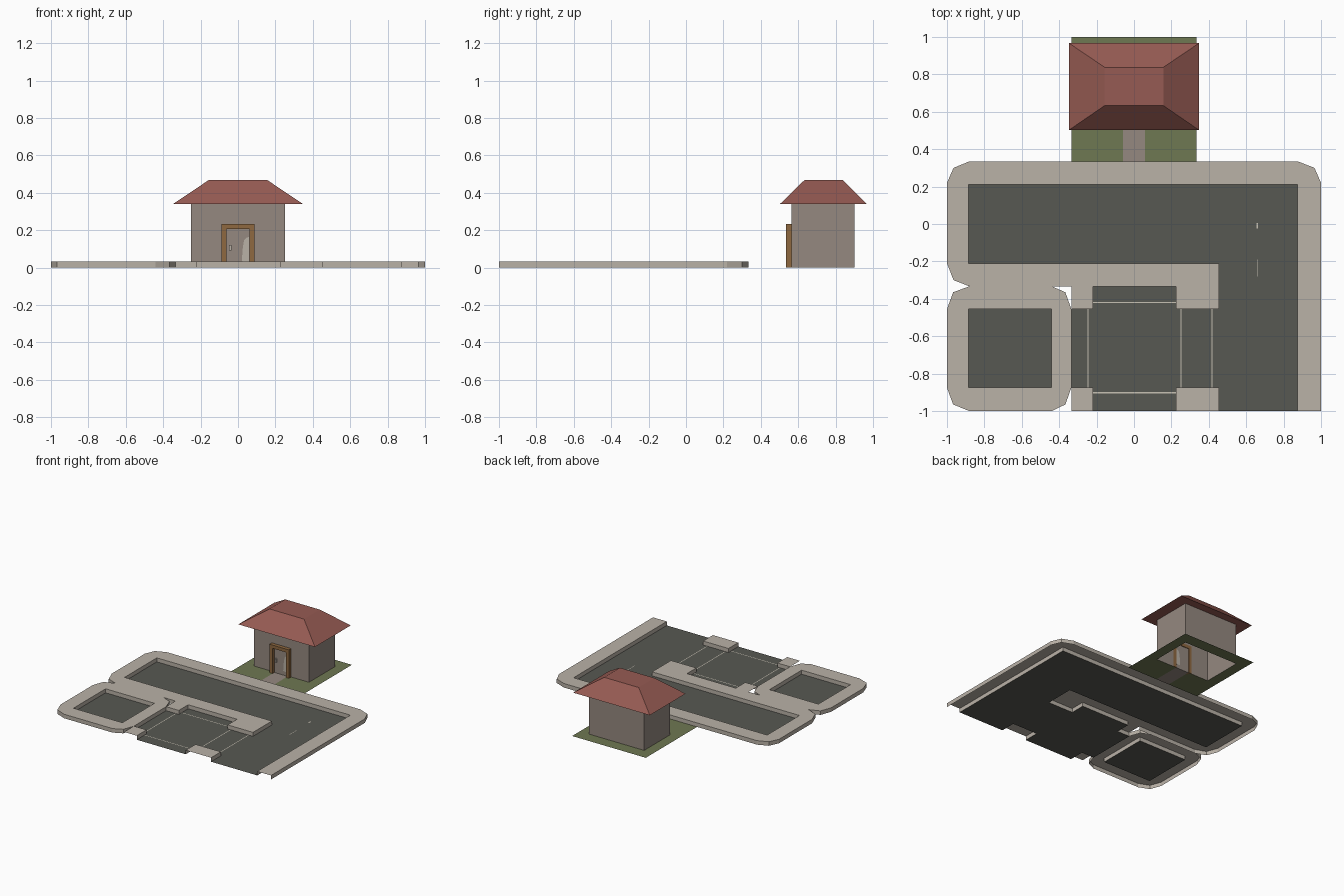
import bpy, bmesh
from mathutils import Vector

if "Cube" in bpy.data.objects:
    bpy.data.objects.remove(bpy.data.objects["Cube"])


def mat(name, hexa):
    m = bpy.data.materials.new(name)
    srgb = [int(hexa[i:i + 2], 16) / 255 for i in (0, 2, 4)]
    m.diffuse_color = [((c + .055) / 1.055) ** 2.4 for c in srgb] + [1]
    m.use_nodes = True
    m.node_tree.nodes["Principled BSDF"].inputs["Base Color"].default_value = m.diffuse_color
    return m


PAVING = mat("pale paving", "bab2a7")
ROAD = mat("asphalt", "575852")
GRASS = mat("grass", "6f7852")
WALL = mat("taupe plaster", "958980")
ROOF = mat("red roof", "965b53")
WOOD = mat("brown wood", "8e6840")
LINE = mat("road marking", "c9c2b5")


def finish(name, bm, material):
    me = bpy.data.meshes.new(name)
    bm.to_mesh(me)
    bm.free()
    me.materials.append(material)
    ob = bpy.data.objects.new(name, me)
    bpy.context.collection.objects.link(ob)
    return ob


def slab(name, loops, material, z=0.0, skirt=None):
    """Flat filled outline (holes allowed); skirt(a, b) picks edges with a wall to the ground."""
    bm = bmesh.new()
    edges = []
    for loop in loops:
        vs = [bm.verts.new((x, y, z)) for x, y in loop]
        edges += [bm.edges.new((vs[i - 1], vs[i])) for i in range(len(vs))]
    bmesh.ops.triangle_fill(bm, edges=edges, use_beauty=True, normal=(0, 0, 1))
    bm.normal_update()
    for f in bm.faces:
        if f.normal.z < 0:
            f.normal_flip()
    if skirt:
        for loop in loops:
            for i in range(len(loop)):
                a, b = loop[i - 1], loop[i]
                if skirt(a, b):
                    bm.faces.new([bm.verts.new(p) for p in
                                  ((*a, 0), (*b, 0), (*b, z), (*a, z))])
    return finish(name, bm, material)


def rect(x0, x1, y0, y1):
    return [(x0, y0), (x1, y0), (x1, y1), (x0, y1)]


def box(name, x0, x1, y0, y1, z0, z1, material):
    bm = bmesh.new()
    bmesh.ops.create_cube(bm, size=1)
    for v in bm.verts:
        v.co = Vector(((x0 + x1) / 2 + v.co.x * (x1 - x0),
                       (y0 + y1) / 2 + v.co.y * (y1 - y0),
                       (z0 + z1) / 2 + v.co.z * (z1 - z0)))
    return finish(name, bm, material)


H = .033

# main sidewalk: hollow kerb, open where the tiles are cut off
main = [(1, -1), (1, .22), (.965, .30), (.875, .335), (-.88, .335), (-.965, .30),
        (-1, .22), (-1, -.21), (-.965, -.30), (-.88, -.333), (-.335, -.333),
        (-.335, -.455), (-.22, -.455), (-.22, -.333), (.225, -.333), (.225, -.455),
        (.455, -.455), (.455, -.21), (-.885, -.21), (-.885, .21), (.875, .21), (.875, -1)]


def closed(a, b):
    return not (a[1] == b[1] == -1 or a[0] == b[0] == -.335)


slab("main_sidewalk", [main], PAVING, H, closed)

# separate small block in the corner: ring with chamfered corners
ring = [(-.88, -1), (-.44, -1), (-.367, -.965), (-.335, -.875), (-.335, -.455),
        (-.367, -.365), (-.44, -.333), (-.88, -.333), (-.967, -.365), (-1, -.455),
        (-1, -.875), (-.967, -.965)]
inner = rect(-.885, -.44, -.873, -.455)
slab("small_block_sidewalk", [ring, inner[::-1]], PAVING, H, lambda a, b: True)
slab("small_block_road", [inner], ROAD)

# sidewalk corners at the front edge
for name, x0, x1 in (("left", -.335, -.22), ("right", .225, .455)):
    slab(name + "_corner_sidewalk", [rect(x0, x1, -1, -.873)], PAVING, H, closed)

# main road surface
slab("main_road", [[
    (-.885, .21), (-.885, -.21), (.455, -.21), (.455, -.455), (.225, -.455),
    (.225, -.333), (-.22, -.333), (-.22, -.455), (-.335, -.455), (-.335, -.873),
    (-.22, -.873), (-.22, -1), (.225, -1), (.225, -.873), (.455, -.873),
    (.455, -1), (.875, -1), (.875, .21)]], ROAD)

# thin road markings
for i, x in enumerate((-.245, .252, .417)):
    slab(f"stop_line_{i}", [rect(x - .003, x + .003, -.873, -.455)], LINE, .0015)
for i, y in enumerate((-.902, -.42)):
    slab(f"cross_line_{i}", [rect(-.22, .225, y - .003, y + .003)], LINE, .0015)
slab("lane_dash", [rect(.66, .664, -.28, -.19)], LINE, .0015)
slab("lane_dot", [rect(.655, .664, -.025, .005)], LINE, .0015)

# lawn around the house, and path to the door
slab("lawn", [[
    (-.335, .335), (-.06, .335), (-.06, .565), (-.25, .565), (-.25, .9), (.25, .9),
    (.25, .565), (.06, .565), (.06, .335), (.335, .335), (.335, 1), (-.335, 1)]], GRASS)
slab("garden_path", [rect(-.06, .06, .335, .565)], WALL)

# house walls: open underneath, doorway in the front
bm = bmesh.new()
X, Y0, Y1, T = .25, .565, .9, .34
for pts in ([(X, Y0, 0), (X, Y1, 0), (X, Y1, T), (X, Y0, T)],
            [(X, Y1, 0), (-X, Y1, 0), (-X, Y1, T), (X, Y1, T)],
            [(-X, Y1, 0), (-X, Y0, 0), (-X, Y0, T), (-X, Y1, T)],
            [(-X, Y0, 0), (-.08, Y0, 0), (-.08, Y0, .22), (.08, Y0, .22),
             (.08, Y0, 0), (X, Y0, 0), (X, Y0, T), (-X, Y0, T)]):
    bm.faces.new([bm.verts.new(p) for p in pts])
finish("house_walls", bm, WALL)

# hipped roof with flat top
bm = bmesh.new()
low = [bm.verts.new((x, y, .34)) for x, y in rect(-.348, .348, .502, .967)]
top = [bm.verts.new((x, y, .468)) for x, y in rect(-.157, .157, .633, .838)]
for i in range(4):
    bm.faces.new((low[i - 1], low[i], top[i], top[i - 1]))
bm.faces.new(top)
bm.faces.new(low[::-1])
finish("hipped_roof", bm, ROOF)

# door frame, door, handle and pale door panel
for side, s in (("left", -1), ("right", 1)):
    xs = sorted((s * .061, s * .088))
    box(side + "_door_post", *xs, .535, .57, 0, .234, WOOD)
box("door_lintel", -.061, .061, .535, .57, .207, .234, WOOD)
box("door", -.061, .061, .559, .565, 0, .207, WALL)
box("door_handle", -.047, -.035, .548, .559, .092, .122, PAVING)

bm = bmesh.new()
shape = [(.02, .035), (.06, .03), (.06, .165), (.045, .16), (.032, .145), (.026, .11)]
f = bm.faces.new([bm.verts.new((x, .558, z)) for x, z in shape])
geo = bmesh.ops.extrude_face_region(bm, geom=[f])["geom"]
bmesh.ops.translate(bm, verts=[v for v in geo if isinstance(v, bmesh.types.BMVert)],
                    vec=(0, .008, 0))
bmesh.ops.recalc_face_normals(bm, faces=bm.faces)
finish("door_pale_panel", bm, PAVING)
